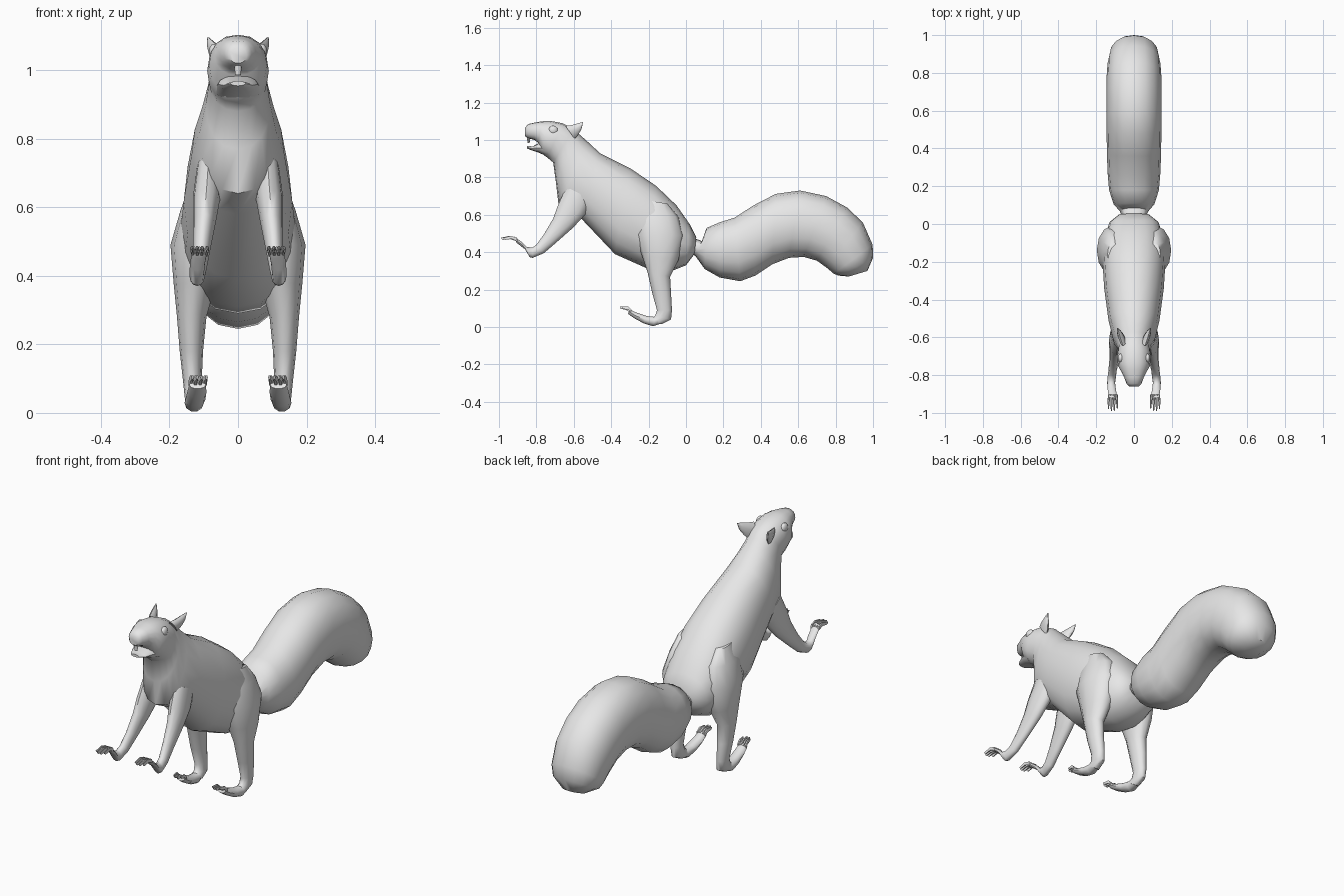
import bpy, bmesh, math
from mathutils import Vector

grey = bpy.data.materials.new("grey fur")
grey.diffuse_color = (0.8, 0.8, 0.8, 1)


def finish(obj, mirror):
    """Material, shading and optional left/right mirroring."""
    obj.data.materials.append(grey)
    bpy.context.view_layer.objects.active = obj
    obj.select_set(True)
    bpy.ops.object.shade_smooth_by_angle(angle=math.radians(50))
    obj.select_set(False)
    if mirror:
        obj.modifiers.new("mirror", 'MIRROR').use_mirror_merge = False


def loft(name, rings, sides=14, mirror=False, square=1.0):
    """Skin rings of (y_top, z_top, y_bottom, z_bottom, half_width, x_centre)."""
    bm = bmesh.new()
    loops = []
    for yt, zt, yb, zb, w, *x in rings:
        mid = Vector((x[0] if x else 0, (yt + yb) / 2, (zt + zb) / 2))
        up = Vector((0, (yt - yb) / 2, (zt - zb) / 2))
        loop = []
        for i in range(sides):
            a = math.tau * i / sides
            c, s = math.cos(a), math.sin(a)
            c = math.copysign(abs(c) ** square, c)
            s = math.copysign(abs(s) ** square, s)
            loop.append(bm.verts.new(mid + up * s + Vector((w * c, 0, 0))))
        loops.append(loop)
    for a, b in zip(loops, loops[1:]):
        for i in range(sides):
            j = (i + 1) % sides
            bm.faces.new((a[i], a[j], b[j], b[i]))
    bm.faces.new(loops[0])
    bm.faces.new(loops[-1])
    bmesh.ops.recalc_face_normals(bm, faces=bm.faces)
    mesh = bpy.data.meshes.new(name)
    bm.to_mesh(mesh)
    bm.free()
    obj = bpy.data.objects.new(name, mesh)
    bpy.context.collection.objects.link(obj)
    finish(obj, mirror)
    return obj


# Body, neck, head and upper muzzle
loft("body", [
    (0.055, 0.48, 0.045, 0.39, 0.08),
    (0.02, 0.55, 0.00, 0.33, 0.13),
    (-0.05, 0.65, -0.10, 0.29, 0.155),
    (-0.16, 0.755, -0.20, 0.31, 0.168),
    (-0.30, 0.85, -0.38, 0.39, 0.158),
    (-0.46, 0.93, -0.56, 0.58, 0.135),
    (-0.53, 0.995, -0.68, 0.64, 0.112),
    (-0.57, 1.03, -0.695, 0.77, 0.094),
    (-0.60, 1.06, -0.71, 0.88, 0.083),
    (-0.66, 1.09, -0.74, 0.905, 0.09),
    (-0.73, 1.103, -0.775, 0.93, 0.084),
    (-0.77, 1.10, -0.79, 0.985, 0.068),
    (-0.81, 1.093, -0.81, 1.00, 0.053),
    (-0.845, 1.085, -0.845, 1.01, 0.04),
    (-0.86, 1.065, -0.86, 1.02, 0.025),
], sides=16, square=0.9)

# Open lower jaw and front teeth
loft("lower_jaw", [
    (-0.73, 0.98, -0.74, 0.91, 0.07),
    (-0.785, 0.985, -0.785, 0.932, 0.058),
    (-0.82, 0.966, -0.825, 0.945, 0.043),
    (-0.85, 0.968, -0.85, 0.954, 0.022),
], sides=12)
loft("upper_teeth", [
    (-0.832, 1.02, -0.85, 1.02, 0.012),
    (-0.836, 0.985, -0.848, 0.985, 0.008),
], sides=8)

# Bushy tail
loft("tail", [
    (0.03, 0.48, 0.03, 0.39, 0.06),
    (0.085, 0.46, 0.05, 0.38, 0.075),
    (0.11, 0.53, 0.10, 0.31, 0.108),
    (0.18, 0.56, 0.18, 0.265, 0.132),
    (0.26, 0.585, 0.29, 0.245, 0.14),
    (0.36, 0.65, 0.37, 0.275, 0.143),
    (0.48, 0.712, 0.46, 0.335, 0.145),
    (0.61, 0.73, 0.55, 0.37, 0.146),
    (0.75, 0.70, 0.63, 0.375, 0.146),
    (0.86, 0.64, 0.70, 0.355, 0.145),
    (0.945, 0.56, 0.755, 0.315, 0.14),
    (0.998, 0.44, 0.79, 0.285, 0.13),
    (1.0, 0.37, 0.815, 0.275, 0.115),
    (0.97, 0.30, 0.87, 0.27, 0.06),
], sides=16, square=0.92)

# Hind leg: haunch, thigh, shin and heel
loft("hind_leg", [
    (-0.22, 0.68, -0.10, 0.66, 0.03, 0.11),
    (-0.27, 0.59, -0.04, 0.59, 0.06, 0.108),
    (-0.27, 0.49, -0.01, 0.49, 0.08, 0.117),
    (-0.235, 0.38, -0.04, 0.36, 0.06, 0.127),
    (-0.205, 0.29, -0.085, 0.27, 0.043, 0.135),
    (-0.18, 0.18, -0.08, 0.18, 0.034, 0.136),
    (-0.155, 0.09, -0.075, 0.09, 0.027, 0.133),
    (-0.165, 0.06, -0.08, 0.04, 0.026, 0.13),
    (-0.19, 0.045, -0.13, 0.015, 0.026, 0.127),
], sides=12, mirror=True)
loft("hind_foot", [
    (-0.11, 0.07, -0.10, 0.03, 0.02, 0.13),
    (-0.165, 0.055, -0.175, 0.003, 0.028, 0.128),
    (-0.21, 0.06, -0.225, 0.018, 0.029, 0.124),
    (-0.265, 0.078, -0.275, 0.045, 0.028, 0.12),
    (-0.30, 0.095, -0.31, 0.07, 0.024, 0.118),
], sides=10, mirror=True)

# Front leg: shoulder, forearm and paw
loft("front_leg", [
    (-0.64, 0.75, -0.50, 0.68, 0.035, 0.085),
    (-0.685, 0.65, -0.54, 0.60, 0.04, 0.092),
    (-0.71, 0.58, -0.605, 0.53, 0.033, 0.098),
    (-0.76, 0.495, -0.69, 0.455, 0.025, 0.106),
    (-0.80, 0.44, -0.76, 0.395, 0.022, 0.114),
    (-0.82, 0.425, -0.82, 0.37, 0.022, 0.119),
    (-0.85, 0.428, -0.835, 0.373, 0.021, 0.121),
    (-0.885, 0.46, -0.86, 0.415, 0.022, 0.118),
    (-0.92, 0.485, -0.905, 0.45, 0.022, 0.112),
], sides=12, mirror=True)

# Four toes on every foot
for i in range(4):
    t = i - 1.5
    bend = 0.012 * abs(t)
    x = 0.118 + t * 0.0135
    loft(f"hind_toe_{i + 1}", [
        (-0.29, 0.094, -0.295, 0.072, 0.007, x),
        (-0.325 + bend, 0.11, -0.325 + bend, 0.09, 0.007, x - 0.002),
        (-0.36 + bend, 0.11, -0.355 + bend, 0.097, 0.004, x - 0.006),
    ], sides=6, mirror=True)
    x = 0.112 + t * 0.0125
    loft(f"front_toe_{i + 1}", [
        (-0.905, 0.48, -0.90, 0.455, 0.007, x),
        (-0.955 + bend, 0.488, -0.95 + bend, 0.47, 0.006, x + t * 0.002),
        (-0.998 + bend, 0.478, -0.985 + bend, 0.465, 0.003, x + t * 0.003),
    ], sides=6, mirror=True)

# Pointed ears sweeping backwards
loft("ear", [
    (-0.645, 1.075, -0.595, 1.005, 0.016, 0.058),
    (-0.61, 1.08, -0.575, 1.03, 0.017, 0.07),
    (-0.575, 1.09, -0.56, 1.055, 0.011, 0.08),
    (-0.55, 1.097, -0.552, 1.085, 0.003, 0.087),
], sides=8, mirror=True)

# Round eyes set into the sides of the head
bm = bmesh.new()
bmesh.ops.create_uvsphere(bm, u_segments=14, v_segments=8, radius=0.025)
for v in bm.verts:
    v.co = Vector((v.co.z * 0.6 + 0.07, v.co.x - 0.71, v.co.y + 1.052))
bmesh.ops.recalc_face_normals(bm, faces=bm.faces)
eye_mesh = bpy.data.meshes.new("eye")
bm.to_mesh(eye_mesh)
bm.free()
eye = bpy.data.objects.new("eye", eye_mesh)
bpy.context.collection.objects.link(eye)
finish(eye, True)
